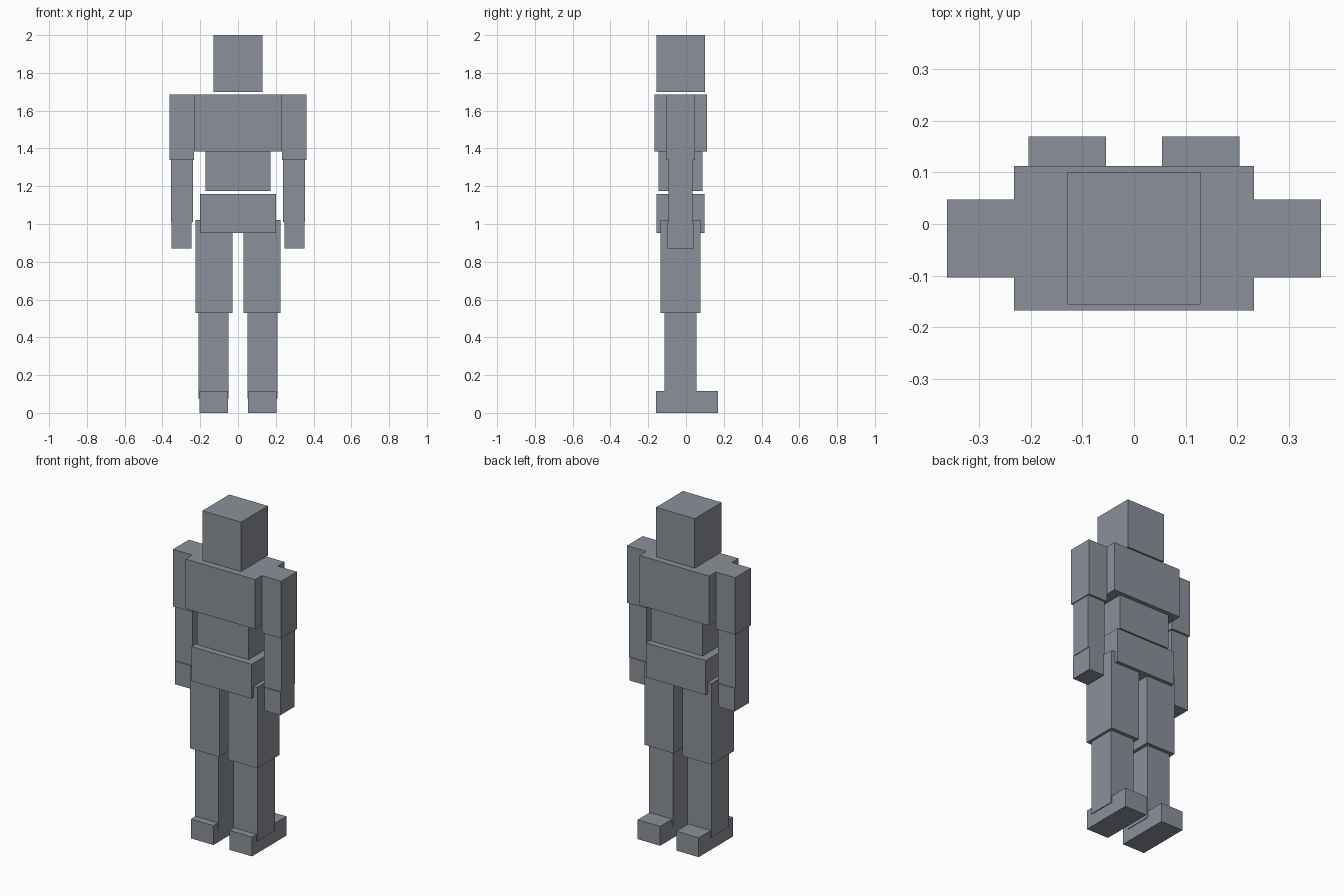
import bpy
from mathutils import Vector

cube = bpy.data.objects.get("Cube")
if cube:
    bpy.data.objects.remove(cube, do_unlink=True)

# Single flat colour
grey = bpy.data.materials.new("slate_grey")
grey.use_nodes = True
colour = (0.26, 0.28, 0.32, 1.0)
grey.diffuse_color = colour
grey.node_tree.nodes["Principled BSDF"].inputs["Base Color"].default_value = colour


def block(name, x, y, z):
    """Box spanning the given (low, high) ranges."""
    low, high = Vector((x[0], y[0], z[0])), Vector((x[1], y[1], z[1]))
    bpy.ops.mesh.primitive_cube_add(size=1, location=(low + high) / 2)
    obj = bpy.context.object
    obj.name = obj.data.name = name
    obj.scale = high - low
    bpy.ops.object.transform_apply(location=False, rotation=False, scale=True)
    obj.data.materials.append(grey)
    return obj


def pair(name, x, y, z):
    """Matching blocks on the left (+x) and right (-x)."""
    block("left_" + name, x, y, z)
    block("right_" + name, (-x[1], -x[0]), y, z)


# Head and trunk
block("head", (-0.129, 0.129), (-0.156, 0.101), (1.70, 2.0))
block("chest", (-0.233, 0.233), (-0.168, 0.112), (1.385, 1.685))
block("abdomen", (-0.172, 0.172), (-0.146, 0.087), (1.175, 1.385))
block("pelvis", (-0.2, 0.2), (-0.157, 0.098), (0.952, 1.16))

# Arms
pair("upper_arm", (0.233, 0.362), (-0.104, 0.047), (1.34, 1.685))
pair("forearm", (0.239, 0.356), (-0.093, 0.034), (1.01, 1.34))
pair("hand", (0.246, 0.352), (-0.099, 0.039), (0.87, 1.01))

# Legs
pair("thigh", (0.03, 0.225), (-0.136, 0.077), (0.53, 1.02))
pair("shin", (0.05, 0.209), (-0.114, 0.055), (0.075, 0.53))
pair("foot", (0.054, 0.204), (-0.158, 0.17), (0.0, 0.117))
